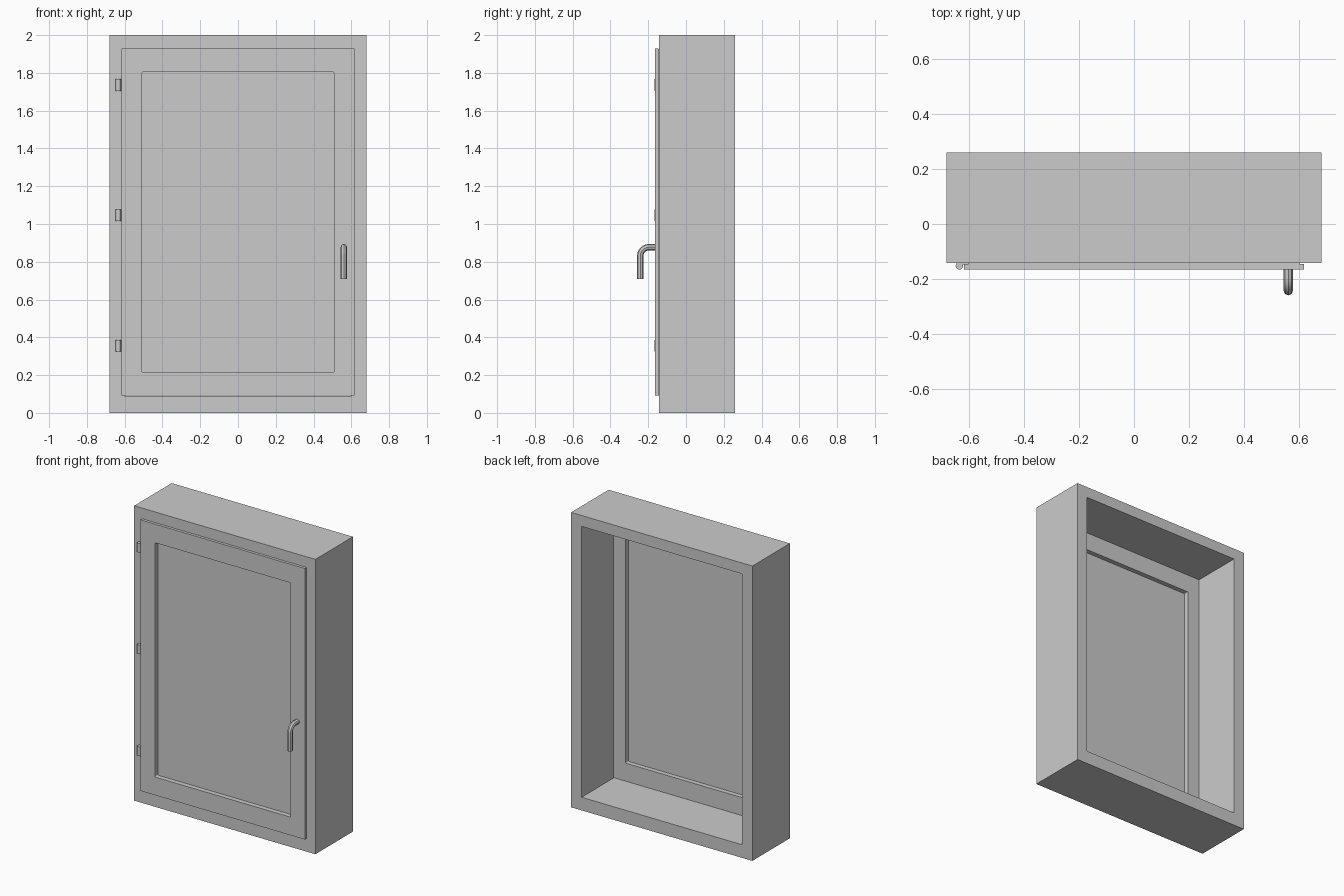
import bpy, bmesh, math
from mathutils import Vector

if "Cube" in bpy.data.objects:
    bpy.data.objects.remove(bpy.data.objects["Cube"])


def finish(bm, name):
    bmesh.ops.recalc_face_normals(bm, faces=bm.faces)
    me = bpy.data.meshes.new(name)
    bm.to_mesh(me)
    bm.free()
    ob = bpy.data.objects.new(name, me)
    bpy.context.collection.objects.link(ob)
    return ob


def ring(name, section, round_inner=0):
    """Rectangular ring; section = (half width, z low, z high, y) loops, first and last are the inner ones."""
    bm = bmesh.new()
    loops = [[bm.verts.new((x, y, z)) for x, z in ((-w, lo), (w, lo), (w, hi), (-w, hi))]
             for w, lo, hi, y in section]
    for i, a in enumerate(loops):
        b = loops[(i + 1) % len(loops)]
        for k in range(4):
            n = (k + 1) % 4
            bm.faces.new((a[k], a[n], b[n], b[k]))
    bmesh.ops.recalc_face_normals(bm, faces=bm.faces)
    if round_inner:
        edges = [bm.edges.get((loops[0][k], loops[-1][k])) for k in range(4)]
        bmesh.ops.bevel(bm, geom=edges, offset=round_inner, segments=3,
                        profile=0.5, affect='EDGES')
    return finish(bm, name)


def box(name, lo, hi):
    bm = bmesh.new()
    bmesh.ops.create_cube(bm, size=1)
    lo, hi = Vector(lo), Vector(hi)
    for v in bm.verts:
        v.co = (lo + hi) / 2 + v.co * (hi - lo)
    return finish(bm, name)


FRONT, BACK = -0.142, 0.26

# Deep wall frame, open at the back
ring("outer_frame", [(0.601, 0.089, 1.926, FRONT), (0.68, 0, 2, FRONT),
                     (0.68, 0, 2, BACK), (0.601, 0.089, 1.926, BACK)])

# Door sash: front flange with a plug that sits in the opening
ring("door_sash", [(0.509, 0.215, 1.804, -0.165), (0.617, 0.092, 1.93, -0.165),
                   (0.617, 0.092, 1.93, -0.146), (0.6, 0.093, 1.925, -0.146),
                   (0.6, 0.093, 1.925, -0.08), (0.509, 0.215, 1.804, -0.08)], 0.007)

# Recessed pane
box("pane", (-0.512, -0.132, 0.212), (0.512, -0.112, 1.807))

# Three hinges: knuckle and leaf
for i, z in enumerate((0.356, 1.047, 1.736)):
    bpy.ops.mesh.primitive_cylinder_add(vertices=16, radius=0.0135, depth=0.062,
                                        location=(-0.634, -0.152, z))
    bpy.context.object.name = f"hinge_knuckle_{i + 1}"
    bpy.ops.object.shade_smooth_by_angle()
    box(f"hinge_leaf_{i + 1}", (-0.634, -0.147, z - 0.031), (-0.598, -0.141, z + 0.031))

# Handle: round bar bent downward
R = 0.045
path = [(-0.14, 0.877)]
path += [(-0.242 + R - R * math.sin(t), 0.877 - R + R * math.cos(t))
         for t in (math.radians(15 * k) for k in range(7))]
path.append((-0.242, 0.71))
cu = bpy.data.curves.new("handle", 'CURVE')
cu.dimensions = '3D'
cu.bevel_depth = 0.017
cu.bevel_resolution = 2
cu.use_fill_caps = True
sp = cu.splines.new('POLY')
sp.points.add(len(path) - 1)
for p, (y, z) in zip(sp.points, path):
    p.co = (0.56, y, z, 1)
handle = bpy.data.objects.new("handle", cu)
bpy.context.collection.objects.link(handle)
bpy.ops.object.select_all(action='DESELECT')
handle.select_set(True)
bpy.context.view_layer.objects.active = handle
bpy.ops.object.convert(target='MESH')
bpy.ops.object.shade_smooth_by_angle()
